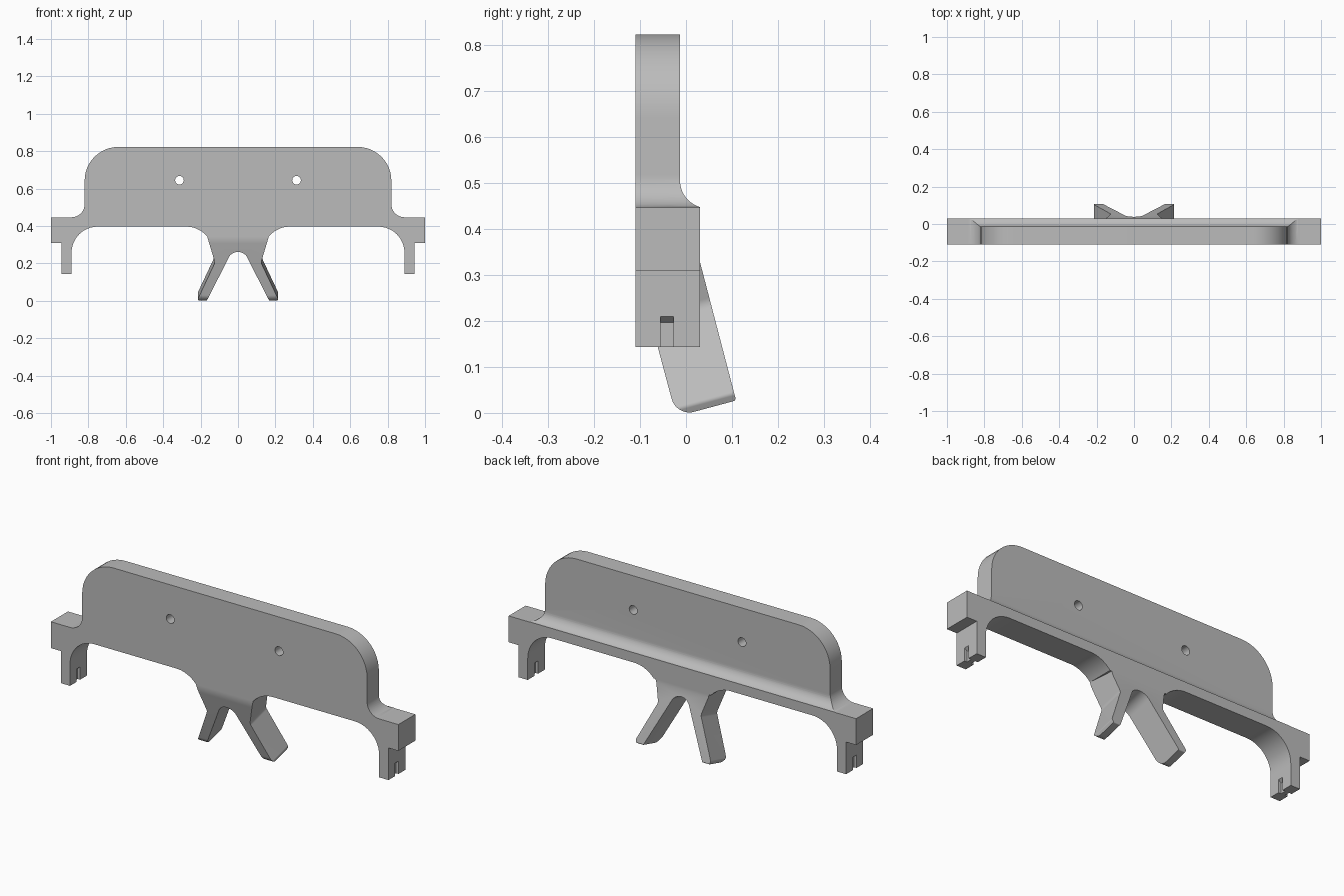
import bpy, bmesh, math
from mathutils import Vector

cube = bpy.data.objects.get("Cube")
if cube:
    bpy.data.objects.remove(cube, do_unlink=True)

FRONT, BACK = -0.11, 0.03
TILT = math.radians(15)

grey = bpy.data.materials.new("light_grey")
grey.use_nodes = True
grey.diffuse_color = (0.5, 0.5, 0.5, 1)
grey.node_tree.nodes["Principled BSDF"].inputs["Base Color"].default_value = (0.5, 0.5, 0.5, 1)


def rounded(points, steps=12):
    """Closed outline of (u, v, radius) corners with the corners rounded."""
    out = []
    for i, (u, v, r) in enumerate(points):
        p = Vector((u, v))
        if r == 0:
            out.append(p)
            continue
        a = (Vector(points[i - 1][:2]) - p).normalized()
        b = (Vector(points[(i + 1) % len(points)][:2]) - p).normalized()
        half = a.angle(b) / 2
        centre = p + (a + b).normalized() * (r / math.sin(half))
        start = p + a * (r / math.tan(half)) - centre
        end = p + b * (r / math.tan(half)) - centre
        sweep = start.angle(end)
        for k in range(steps + 1):
            t = k / steps
            arm = start * math.sin((1 - t) * sweep) + end * math.sin(t * sweep)
            out.append(centre + arm / math.sin(sweep))
    return out


def mirrored(half):
    """Full outline from its +x half."""
    return half + [(-u, v, r) for u, v, r in reversed(half)]


def prism(name, outline, place, depth):
    """Extrude an outline, put in space by place(u, v), along a vector."""
    bm = bmesh.new()
    face = bm.faces.new([bm.verts.new(place(u, v)) for u, v in outline])
    grown = bmesh.ops.extrude_face_region(bm, geom=[face])["geom"]
    bmesh.ops.translate(bm, vec=depth, verts=[g for g in grown if isinstance(g, bmesh.types.BMVert)])
    bmesh.ops.recalc_face_normals(bm, faces=bm.faces)
    mesh = bpy.data.meshes.new(name)
    bm.to_mesh(mesh)
    bm.free()
    mesh.materials.append(grey)
    ob = bpy.data.objects.new(name, mesh)
    bpy.context.collection.objects.link(ob)
    return ob


def combine(target, tool, operation):
    mod = target.modifiers.new(operation.lower(), "BOOLEAN")
    mod.operation, mod.solver, mod.object = operation, "EXACT", tool
    bpy.context.view_layer.objects.active = target
    bpy.ops.object.modifier_apply(modifier=mod.name)
    bpy.data.objects.remove(tool, do_unlink=True)


def side_prism(name, points):
    return prism(name, rounded(points), lambda y, z: (-1.5, y, z), (3, 0, 0))


# Back plate with end blocks and legs
plate_half = [(0.82, 0.823, 0.18), (0.82, 0.447, 0.07), (1, 0.447, 0), (1, 0.31, 0),
              (0.943, 0.31, 0), (0.943, 0.143, 0), (0.89, 0.143, 0), (0.89, 0.397, 0.14),
              (0.211, 0.397, 0.15), (0.165, 0.345, 0)]
bracket = prism("bracket", rounded(mirrored(plate_half)),
                lambda x, z: (x, FRONT, z), (0, BACK - FRONT, 0))

# Thin upper part with a coved ledge along the back
cove = [(-0.3, 0, 0), (0.2, 0, 0), (0.2, 0.4455, 0),
        (-0.013, 0.4455, 0.06), (-0.013, 1, 0), (-0.3, 1, 0)]
combine(bracket, side_prism("cove_profile", cove), "INTERSECT")

# Forked hook, leaning back
normal = Vector((0, math.cos(TILT), math.sin(TILT)))
fork_half = [(0.165, 0.39, 0), (0.165, 0.345, 0), (0.123, 0.205, 0.03), (0.216, 0.008, 0.01),
             (0.208, -0.009, 0), (0.171, -0.009, 0.01), (0.035, 0.262, 0.055)]
fork = prism("fork", rounded(mirrored(fork_half)),
             lambda x, z: Vector((x, FRONT + (0.33 - z) * math.tan(TILT), z)) - normal * 0.2,
             normal * 0.6)
lean = [(FRONT, 0.44, 0), (FRONT, 0.325, 0.15), (-0.021, -0.008, 0.04),
        (0.109, 0.027, 0.006), (BACK, 0.33, 0), (BACK, 0.44, 0)]
combine(fork, side_prism("lean_profile", lean), "INTERSECT")
combine(bracket, fork, "UNION")

# Screw holes and the slots on both faces of each leg
for side in (-1, 1):
    ring = [(side * 0.313 + 0.023 * math.cos(a), 0.645 + 0.023 * math.sin(a))
            for a in (math.tau * k / 32 for k in range(32))]
    hole = prism("hole_cutter", ring, lambda x, z: (x, -0.3, z), (0, 0.6, 0))
    combine(bracket, hole, "DIFFERENCE")
    for face_x, out in ((0.943, 1), (0.89, -1)):
        slot = [(face_x + out * d, z) for d, z in
                ((0.02, 0.1), (-0.015, 0.1), (-0.015, 0.197), (0, 0.21), (0.02, 0.21))]
        cutter = prism("slot_cutter", slot, lambda x, z: (side * x, -0.055, z), (0, 0.028, 0))
        combine(bracket, cutter, "DIFFERENCE")

bpy.ops.object.select_all(action="DESELECT")
bracket.select_set(True)
bpy.context.view_layer.objects.active = bracket
bpy.ops.object.shade_smooth_by_angle(angle=math.radians(25))
